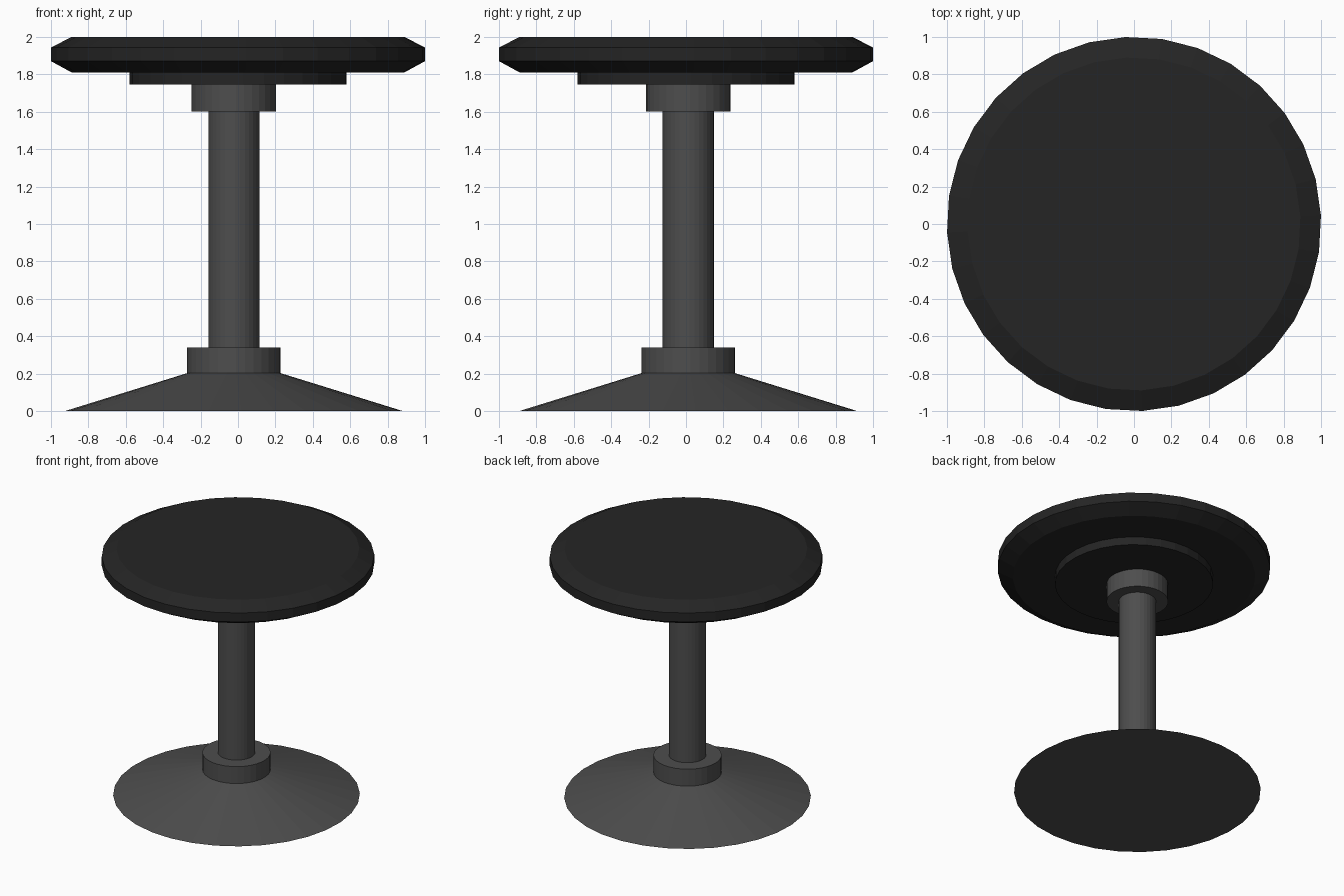
import bpy, bmesh, math

if "Cube" in bpy.data.objects:
    bpy.data.objects.remove(bpy.data.objects["Cube"])

SIDES = 32
TWIST = math.radians(2.6)


def material(name, v):
    m = bpy.data.materials.new(name)
    m.diffuse_color = (v, v, v, 1)
    m.use_nodes = True
    m.node_tree.nodes["Principled BSDF"].inputs["Base Color"].default_value = m.diffuse_color
    return m


def lathe(name, profile, mat, cx=0.0, cy=0.0):
    """Turn a (radius, z) profile, bottom to top, into a closed solid."""
    bm = bmesh.new()
    rings = []
    for r, z in profile:
        rings.append([bm.verts.new((cx + r * math.cos(TWIST + math.tau * i / SIDES),
                                    cy + r * math.sin(TWIST + math.tau * i / SIDES), z))
                      for i in range(SIDES)])
    for a, b in zip(rings, rings[1:]):
        for i in range(SIDES):
            j = (i + 1) % SIDES
            bm.faces.new((a[i], a[j], b[j], b[i]))
    bm.faces.new(rings[0][::-1])
    bm.faces.new(rings[-1])
    me = bpy.data.meshes.new(name)
    bm.to_mesh(me)
    bm.free()
    me.materials.append(mat)
    ob = bpy.data.objects.new(name, me)
    bpy.context.collection.objects.link(ob)
    return ob


black = material("black cushion", 0.018)
grey = material("dark grey metal", 0.075)

# Cushion with bevelled rim, and its mounting plate
lathe("seat", [(0.89, 1.81), (1.0, 1.87), (1.0, 1.943), (0.89, 2.0)], black)
lathe("seat_plate", [(0.58, 1.745), (0.58, 1.81)], black)

# Pedestal, set slightly off the seat centre
PX, PY = -0.022, 0.012
lathe("upper_collar", [(0.226, 1.60), (0.226, 1.745)], grey, PX, PY)
lathe("pole", [(0.137, 0.34), (0.137, 1.60)], grey, PX, PY)
lathe("lower_collar", [(0.25, 0.203), (0.25, 0.34)], grey, PX, PY)
lathe("base", [(0.905, 0.0), (0.25, 0.203)], grey, PX, PY)
